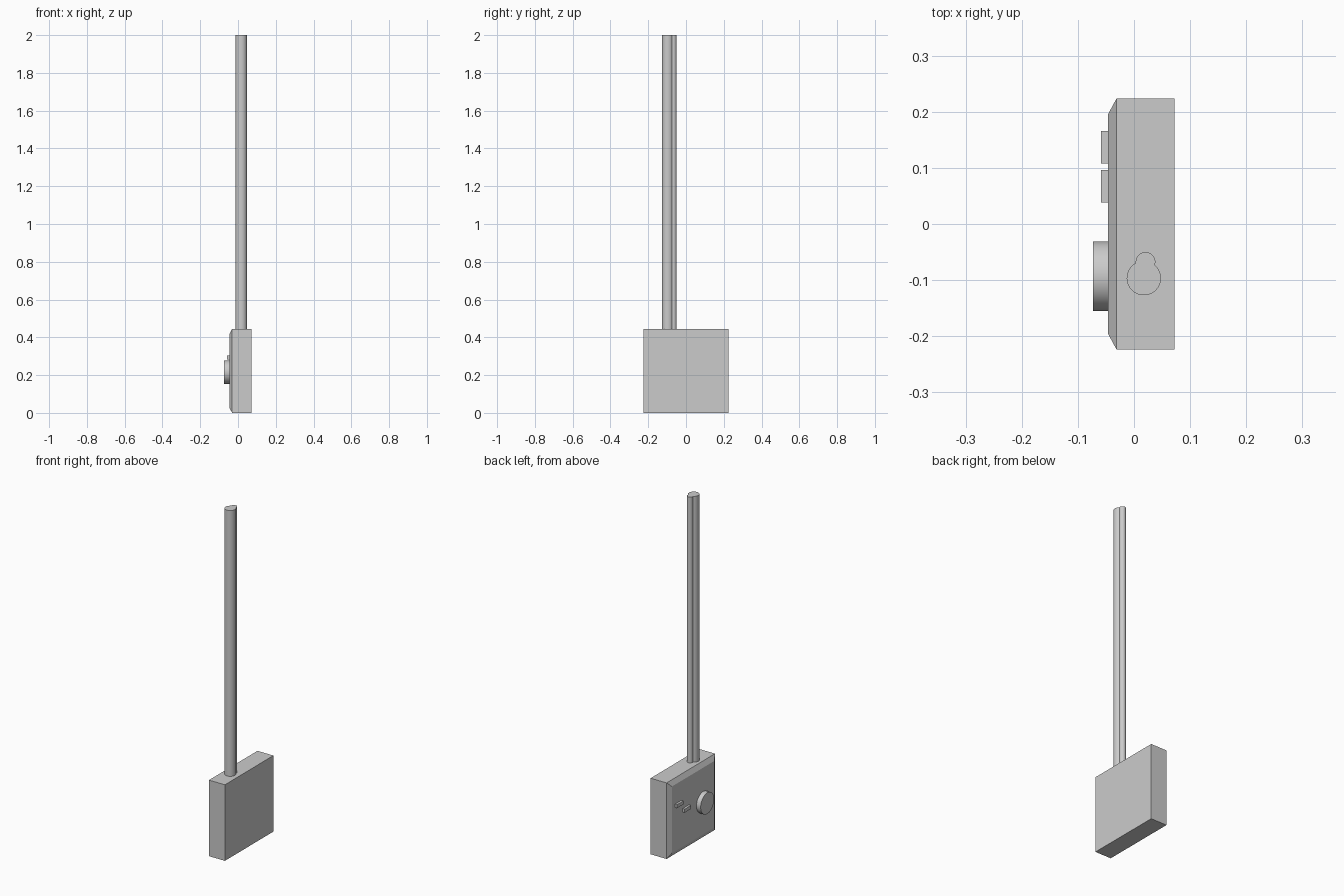
import bpy, bmesh, math

if "Cube" in bpy.data.objects:
    bpy.data.objects.remove(bpy.data.objects["Cube"])


def finish(name, bm, smooth=False):
    bmesh.ops.recalc_face_normals(bm, faces=bm.faces)
    mesh = bpy.data.meshes.new(name)
    bm.to_mesh(mesh)
    bm.free()
    obj = bpy.data.objects.new(name, mesh)
    bpy.context.collection.objects.link(obj)
    if smooth:
        bpy.ops.object.select_all(action='DESELECT')
        obj.select_set(True)
        bpy.context.view_layer.objects.active = obj
        bpy.ops.object.shade_smooth_by_angle(angle=math.radians(30))
    return obj


def loft(name, rings, smooth=False):
    """Join matching rings of points and cap both ends."""
    bm = bmesh.new()
    loops = [[bm.verts.new(p) for p in ring] for ring in rings]
    n = len(loops[0])
    for a, b in zip(loops, loops[1:]):
        for i in range(n):
            j = (i + 1) % n
            bm.faces.new((a[i], a[j], b[j], b[i]))
    bm.faces.new(loops[0])
    bm.faces.new(loops[-1])
    return finish(name, bm, smooth)


def rect(x, y0, y1, z0, z1):
    return [(x, y0, z0), (x, y1, z0), (x, y1, z1), (x, y0, z1)]


def circle(x, y, z, r, n=48):
    return [(x, y + r * math.cos(2 * math.pi * i / n),
             z + r * math.sin(2 * math.pi * i / n)) for i in range(n)]


def arc(cx, cy, r, start, end, n):
    return [(cx + r * math.cos(start + (end - start) * i / n),
             cy + r * math.sin(start + (end - start) * i / n)) for i in range(n)]


# Heater body with a chamfered control face
W, H, INSET = 0.224, 0.445, 0.028
loft("heater_body", [
    rect(0.072, -W, W, 0, H),
    rect(-0.031, -W, W, 0, H),
    rect(-0.046, -W + INSET, W - INSET, INSET, H - INSET)])

# Round dial
loft("dial", [circle(x, -0.093, 0.216, 0.062) for x in (-0.045, -0.073)], True)

# Two staggered buttons
for i, (y, z) in enumerate([(0.137, 0.293), (0.067, 0.24)]):
    loft(f"button_{i + 1}", [rect(x, y - 0.029, y + 0.029, z - 0.01, z + 0.01)
                             for x in (-0.045, -0.059)])

# Upright pipe pair: outline of a large and a small circle merged together
bx, by, R = 0.0175, -0.0965, 0.0305
sx, sy, r = 0.0205, -0.0675, 0.0175
d = math.hypot(sx - bx, sy - by)
axis = math.atan2(sy - by, sx - bx)
a = (d * d + R * R - r * r) / (2 * d)
big, small = math.acos(a / R), math.acos((a - d) / r)
outline = (arc(bx, by, R, axis + big, axis + 2 * math.pi - big, 36)
           + arc(sx, sy, r, axis - small, axis + small, 24))
loft("pipes", [[(x, y, z) for x, y in outline] for z in (H - 0.002, 2.0)], True)
